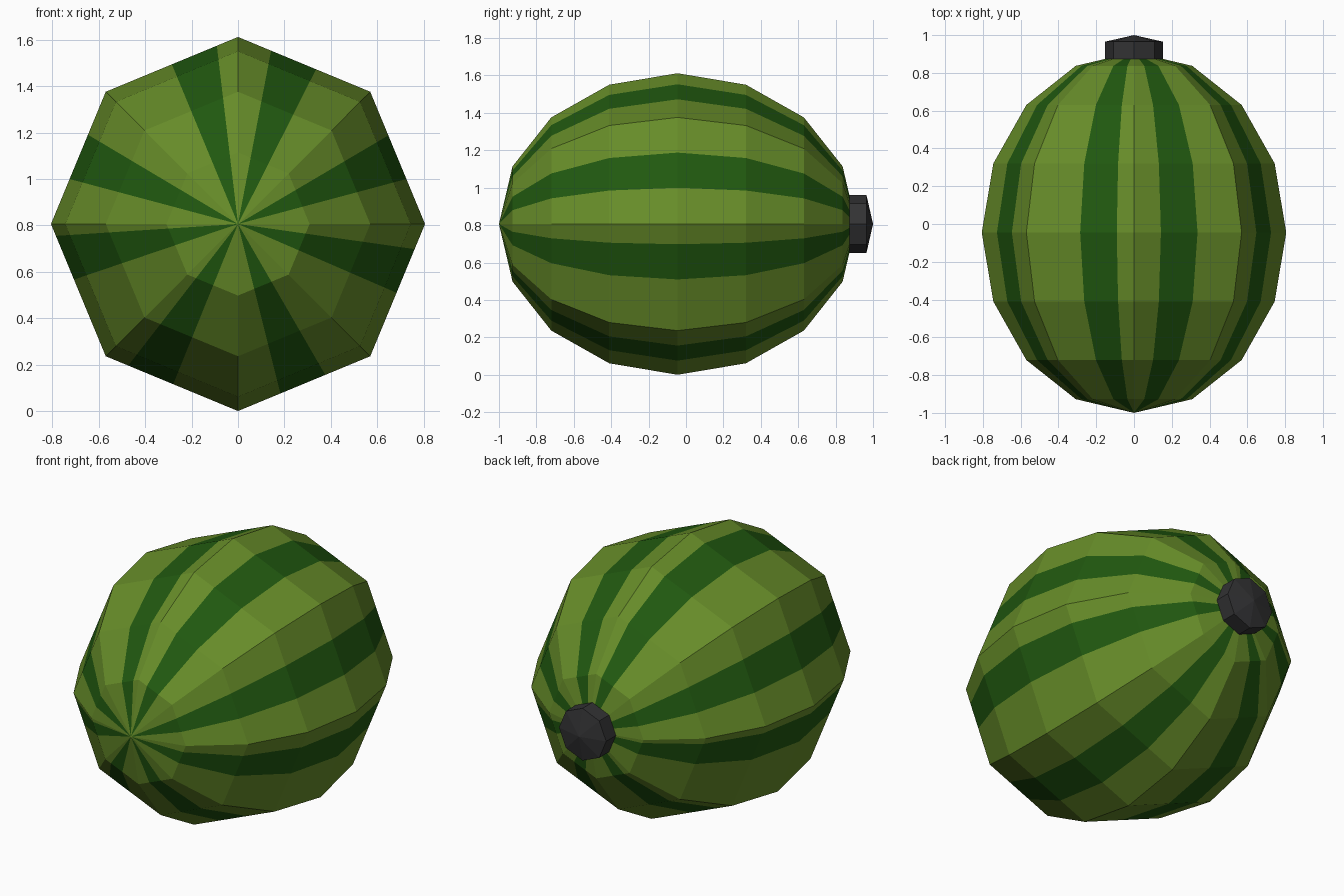
import bpy, bmesh
from math import sin, cos, pi, radians
from mathutils import Vector, Matrix

if "Cube" in bpy.data.objects:
    bpy.data.objects.remove(bpy.data.objects["Cube"])

R, YC, RY = 0.806, -0.045, 0.955     # body radius, centre y, half length
SIDES, RINGS = 8, 8


def material(name, rgb):
    m = bpy.data.materials.new(name)
    m.diffuse_color = (*rgb, 1)
    m.use_nodes = True
    m.node_tree.nodes["Principled BSDF"].inputs["Base Color"].default_value = m.diffuse_color
    return m


def make_object(name, bm, mats):
    bmesh.ops.recalc_face_normals(bm, faces=bm.faces)
    me = bpy.data.meshes.new(name)
    bm.to_mesh(me)
    bm.free()
    for m in mats:
        me.materials.append(m)
    ob = bpy.data.objects.new(name, me)
    bpy.context.collection.objects.link(ob)
    return ob


light = material("light_rind", (0.135, 0.265, 0.022))
dark = material("dark_stripe", (0.015, 0.1, 0.005))
black = material("stem_grey", (0.032, 0.032, 0.034))

# Clockwise start and end of the dark stripe on each side, starting at the top
stripes = [(.25, .59), (.33, .66), (.19, .52), (.34, .68),
           (.49, .83), (.58, .91), (.34, .675), (.5, .84)]

# Outline of the octagonal section, split where the stripes begin and end
corners = [Vector((sin(i * pi / 4), cos(i * pi / 4))) for i in range(SIDES)]
outline = []
for i, (a, b) in enumerate(stripes):
    p, q = corners[i], corners[(i + 1) % SIDES]
    outline += [p, p.lerp(q, a), p.lerp(q, b)]

# Striped body: octagonal ellipsoid along y
bm = bmesh.new()
n = len(outline)
rings = []
for k in range(1, RINGS):
    t = k * pi / RINGS
    y, r = YC - RY * cos(t), R * sin(t)
    rings.append([bm.verts.new((r * p.x, y, R + r * p.y)) for p in outline])
front = bm.verts.new((0, YC - RY, R))
back = bm.verts.new((0, YC + RY, R))
for j in range(n):
    k = (j + 1) % n
    faces = [bm.faces.new((front, rings[0][j], rings[0][k])),
             bm.faces.new((back, rings[-1][k], rings[-1][j]))]
    for u, v in zip(rings, rings[1:]):
        faces.append(bm.faces.new((u[j], v[j], v[k], u[k])))
    for f in faces:
        f.material_index = 1 if j % 3 == 1 else 0
make_object("striped_body", bm, [light, dark])

# Stem stub: short octagonal prism with a low pointed cap
bm = bmesh.new()
bmesh.ops.create_cone(bm, cap_ends=True, segments=8, radius1=0.154, radius2=0.154,
                      depth=0.095,
                      matrix=Matrix.Translation((0, 0.9175, R)) @ Matrix.Rotation(radians(-90), 4, 'X'))
cap = max(bm.faces, key=lambda f: f.calc_center_median().y)
tip = bmesh.ops.poke(bm, faces=[cap])["verts"][0]
tip.co.y = 1.0
stem = make_object("stem_stub", bm, [black])
